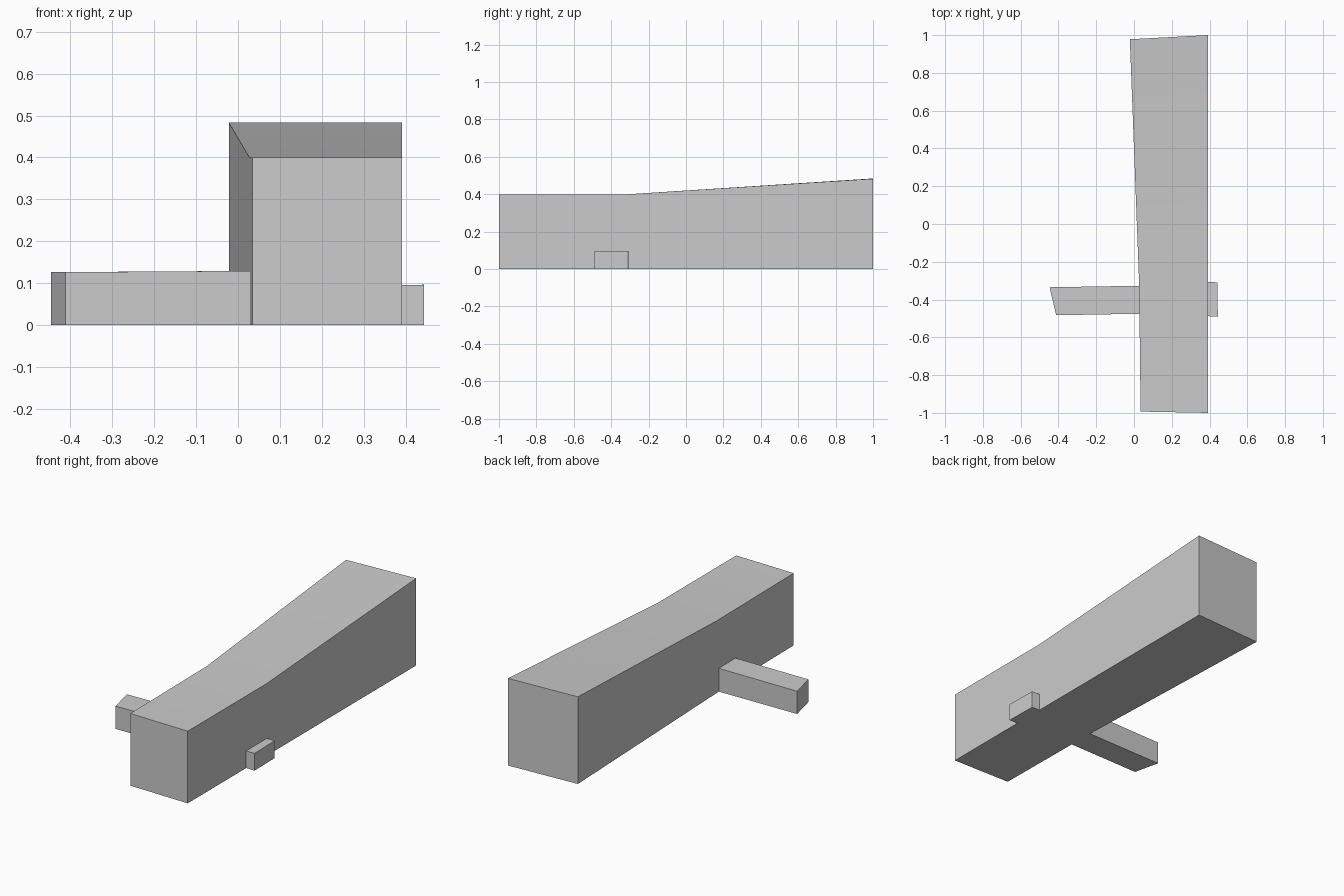
import bpy
import bmesh
from math import radians

cube = bpy.data.objects.get("Cube")
if cube:
    bpy.data.objects.remove(cube, do_unlink=True)

grey = bpy.data.materials.new("plain grey")
grey.use_nodes = True
colour = (0.6, 0.6, 0.6, 1)
grey.diffuse_color = colour
grey.node_tree.nodes["Principled BSDF"].inputs["Base Color"].default_value = colour


def loft(name, stations):
    """Block standing on the ground; each station is (left xy, right xy, height)."""
    bm = bmesh.new()
    rings = []
    for a, b, h in stations:
        corners = [(*a, 0), (*b, 0), (*b, h), (*a, h)]
        rings.append([bm.verts.new(c) for c in corners])
    for r, s in zip(rings, rings[1:]):
        for i in range(4):
            j = (i + 1) % 4
            bm.faces.new((r[i], r[j], s[j], s[i]))
    bm.faces.new(rings[0])
    bm.faces.new(rings[-1])
    bmesh.ops.recalc_face_normals(bm, faces=bm.faces)
    mesh = bpy.data.meshes.new(name)
    bm.to_mesh(mesh)
    bm.free()
    mesh.materials.append(grey)
    obj = bpy.data.objects.new(name, mesh)
    bpy.context.collection.objects.link(obj)
    bpy.ops.object.select_all(action="DESELECT")
    obj.select_set(True)
    bpy.context.view_layer.objects.active = obj
    bpy.ops.object.shade_smooth_by_angle(angle=radians(30))
    return obj


# Long hall: level at the front, rising and widening to the back
loft("main_hall", [
    ((0.035, -0.993), (0.392, -1.0), 0.4),
    ((0.027, -0.31), (0.392, -0.31), 0.4),
    ((-0.022, 0.978), (0.392, 1.0), 0.483),
])

# Low wing on the right, with a slanted end
loft("right_wing", [
    ((-0.412, -0.483), (-0.447, -0.335), 0.126),
    ((0.032, -0.475), (0.03, -0.327), 0.129),
])

# Small porch on the left
loft("left_porch", [
    ((0.388, -0.488), (0.388, -0.306), 0.095),
    ((0.444, -0.49), (0.441, -0.309), 0.096),
])
